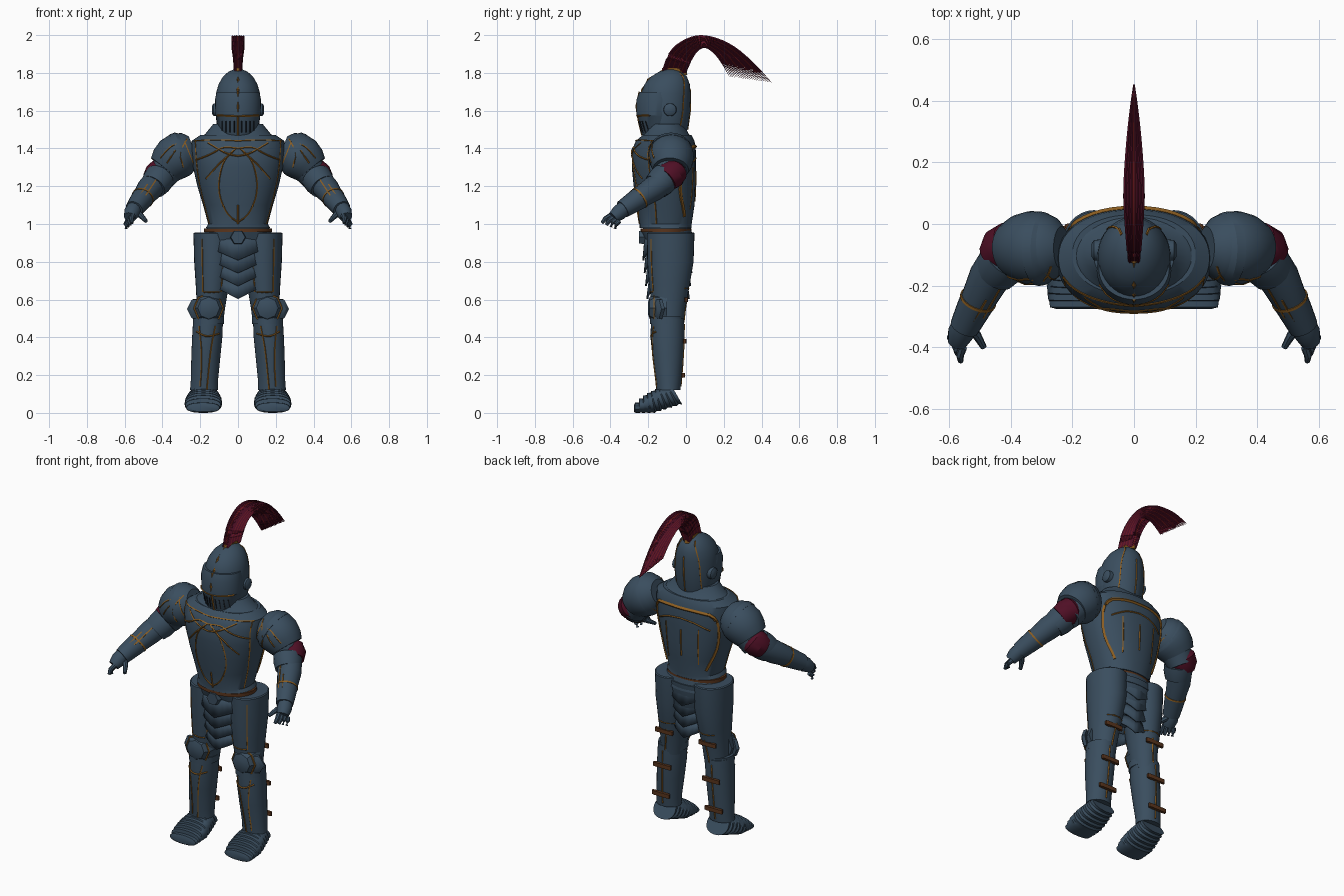
import bpy, bmesh, math
from mathutils import Vector as V
from mathutils.bvhtree import BVHTree

if "Cube" in bpy.data.objects:
    bpy.data.objects.remove(bpy.data.objects["Cube"])


def colour(name, r, g, b):
    m = bpy.data.materials.new(name)
    m.use_nodes = True
    m.diffuse_color = (r, g, b, 1)
    m.node_tree.nodes["Principled BSDF"].inputs["Base Color"].default_value = (r, g, b, 1)
    return m


STEEL = colour("blue_steel", .042, .075, .113)
GOLD = colour("dark_gold", .26, .11, .015)
LEATHER = colour("brown_leather", .1, .035, .012)
CLOTH = colour("maroon_cloth", .08, .005, .019)
BRIGHT = colour("bright_red", .2, .012, .015)
DARK = colour("dark_gap", .01, .014, .02)


def finish(name, bm, mat):
    bmesh.ops.recalc_face_normals(bm, faces=bm.faces)
    me = bpy.data.meshes.new(name)
    bm.to_mesh(me)
    bm.free()
    me.materials.append(mat)
    for f in me.polygons:
        f.use_smooth = True
    me.set_sharp_from_angle(angle=math.radians(32))
    ob = bpy.data.objects.new(name, me)
    bpy.context.collection.objects.link(ob)
    return ob


def add_loft(bm, rings, sides, p=2):
    """Skin rings given as (centre, half axis, half axis) and cap both ends."""
    bend = lambda c: math.copysign(abs(c) ** (2 / p), c)
    loops = []
    for c, u, v in rings:
        angles = [2 * math.pi * i / sides for i in range(sides)]
        loops.append([bm.verts.new(c + u * bend(math.cos(a)) + v * bend(math.sin(a))) for a in angles])
    for a, b in zip(loops, loops[1:]):
        for i in range(sides):
            j = (i + 1) % sides
            bm.faces.new((a[i], a[j], b[j], b[i]))
    bm.faces.new(loops[0])
    bm.faces.new(loops[-1])


def stack(name, rows, mat=STEEL, sx=1, p=2, sides=32):
    """Horizontal ellipses: z, centre x, half width, front y, back y."""
    bm = bmesh.new()
    add_loft(bm, [(V((sx * x, (f + b) / 2, z)), V((w, 0, 0)), V((0, (b - f) / 2, 0)))
                  for z, x, w, f, b in rows], sides, p)
    return finish(name, bm, mat)


def add_limb(bm, pts, radii, sides):
    pts = [V(q) for q in pts]
    rings = []
    for i, q in enumerate(pts):
        t = (pts[min(i + 1, len(pts) - 1)] - pts[max(i - 1, 0)]).normalized()
        u = t.cross(V((0, 0, 1)) if abs(t.z) < .9 else V((0, 1, 0))).normalized()
        rings.append((q, u * radii[i], t.cross(u) * radii[i]))
    add_loft(bm, rings, sides)


def limb(name, pts, radii, mat=STEEL, sx=1, sides=20):
    bm = bmesh.new()
    add_limb(bm, [(sx * x, y, z) for x, y, z in pts], radii, sides)
    return finish(name, bm, mat)


def soften(pts):
    """Cut the corners of a path twice, keeping its ends."""
    for _ in range(2):
        cut = [q for a, b in zip(pts, pts[1:]) for q in (a.lerp(b, .25), a.lerp(b, .75))]
        pts = [pts[0]] + cut[1:-1] + [pts[-1]]
    return pts


def trim(name, target, paths, face=-1, mat=GOLD, r=.0045):
    """Thin bead laid on the front (face -1) or back (face 1) of a part along x, z paths."""
    tree = BVHTree.FromPolygons([v.co for v in target.data.vertices],
                                [f.vertices for f in target.data.polygons])
    bm = bmesh.new()
    for path in paths:
        path = soften([V(q) for q in path])
        steps = [a.lerp(b, i / 3) for a, b in zip(path, path[1:]) for i in range(3)] + path[-1:]
        hits = [tree.ray_cast(V((q.x, 2 * face, q.y)), V((0, -face, 0)))[0] for q in steps]
        hits = [h for h in hits if h]
        if len(hits) > 1:
            add_limb(bm, hits, [r] * len(hits), 4)
    return finish(name, bm, mat)


def both(paths):
    return paths + [[(-x, z) for x, z in path] for path in paths]


# Torso, gorget and waist
torso = stack("breastplate", [
    (.98, 0, .17, -.245, .03), (1.0, 0, .158, -.245, .03), (1.1, 0, .185, -.262, .045),
    (1.2, 0, .215, -.277, .05), (1.3, 0, .238, -.287, .052), (1.39, 0, .25, -.287, .052),
    (1.44, 0, .245, -.265, .045), (1.47, 0, .2, -.23, .03)], p=2.2, sides=48)
stack("gorget", [(1.44, 0, .225, -.25, .035), (1.465, 0, .2, -.235, .03),
                 (1.475, 0, .175, -.225, .015), (1.53, 0, .13, -.205, -.01)])
stack("waist_lame", [(.9, 0, .2, -.21, .04), (.96, 0, .175, -.235, .03), (1.0, 0, .155, -.22, .02)])
stack("belt", [(.957, 0, .179, -.241, .028), (.977, 0, .179, -.241, .028)], LEATHER)
stack("pelvis", [(.72, 0, .07, -.15, .0), (.8, 0, .14, -.19, .03), (.94, 0, .19, -.2, .04)])
limb("belt_buckle", [(0, -.2, .93), (0, -.25, .93)], [.045, .038], sides=6)
trim("chest_trim", torso, both([
    [(0, 1.44), (.12, 1.445), (.23, 1.44)], [(.225, 1.44), (.215, 1.25), (.15, 1.0)],
    [(0, 1.4), (.08, 1.41), (.14, 1.37), (.22, 1.34)],
    [(.01, 1.4), (.08, 1.34), (.11, 1.18), (.06, 1.05), (0, 1.01)],
    [(0, 1.36), (.06, 1.37), (.16, 1.43)], [(.03, 1.38), (.1, 1.32), (.17, 1.24)]]))
trim("chest_center_trim", torso, [[(0, 1.1), (0, 1.0)]])
trim("back_border", torso, both([[(0, 1.41), (.1, 1.41), (.21, 1.39), (.2, 1.2), (.13, 1.04)]]), 1, r=.01)
trim("back_trim", torso, both([[(0, 1.35), (.09, 1.34), (.17, 1.3)], [(.11, 1.3), (.1, 1.08)],
                               [(0, 1.28), (0, 1.12)]]), 1)

# Overlapping pointed lames, front and back
for face, label, wide, y in ((-1, "front", .118, -.226), (1, "back", .112, .036)):
    for k in range(4):
        bm = bmesh.new()
        top, low = .945 - .08 * k, .808 - .068 * k
        w = wide * (1 - .05 * k)
        depth = y - face * .007 * k
        cols = []
        for i in range(-4, 5):
            s = i / 4
            yy = depth - face * .035 * s * s
            cols.append([bm.verts.new((w * s, yy - face * .008, top)),
                         bm.verts.new((w * s, yy + face * .005, low + .05 * abs(s)))])
        for a, b in zip(cols, cols[1:]):
            bm.faces.new((a[0], b[0], b[1], a[1]))
        ob = finish(label + "_tasset_lame", bm, STEEL)
        ob.modifiers.new("thickness", "SOLIDIFY").thickness = .01

# Helmet with visor and ear pivots
helmet = stack("helmet", [
    (1.47, 0, .1, -.21, .0), (1.52, 0, .112, -.225, .012), (1.6, 0, .12, -.235, .022),
    (1.69, 0, .117, -.238, .024), (1.74, 0, .103, -.22, .02), (1.78, 0, .08, -.185, .005),
    (1.805, 0, .052, -.145, -.02), (1.82, 0, .02, -.1, -.06)], sides=40)
visor = stack("visor", [
    (1.46, 0, .085, -.228, -.06), (1.48, 0, .1, -.235, -.05), (1.57, 0, .117, -.255, -.04),
    (1.575, 0, .12, -.262, -.04), (1.66, 0, .121, -.262, -.04), (1.7, 0, .114, -.245, -.05)], sides=40)
trim("visor_slots", visor, both([[(x, 1.485), (x, 1.545)] for x in (.02, .042, .064, .084)]), mat=DARK)
trim("visor_trim", visor, [[(0, 1.7), (0, 1.47)], [(-.11, 1.575), (0, 1.572), (.11, 1.575)]], r=.006)
trim("helmet_ridge_front", helmet, [[(0, 1.66), (0, 1.815)]], r=.007)
trim("helmet_ridge_back", helmet, both([[(0, 1.81), (0, 1.5)], [(.04, 1.8), (.085, 1.7), (.085, 1.5)]]), 1)
stack("plume_socket", [(1.79, 0, .026, -.132, .007), (1.825, 0, .022, -.127, .002)], GOLD)

# Plume: a fan of tapering strands between two arcs of (y, z, half spread, strand radius)
outer = [(-.125, 1.8, .014, .005), (-.085, 1.92, .018, .006), (.015, 1.987, .026, .006), (.11, 1.998, .03, .006),
         (.24, 1.95, .022, .006), (.36, 1.85, .012, .004), (.452, 1.75, .002, .0008)]
inner = [(-.005, 1.8, .016, .005), (.025, 1.87, .02, .006), (.055, 1.92, .027, .006), (.1, 1.945, .03, .006),
         (.15, 1.91, .024, .005), (.19, 1.855, .014, .003), (.23, 1.78, .004, .0008)]
outer, inner = (soften([V(q) for q in arc]) for arc in (outer, inner))
plumes = {CLOTH: bmesh.new(), BRIGHT: bmesh.new()}
ROWS = 24
for row in range(ROWS):
    strand = [a.lerp(b, row / (ROWS - 1)) for a, b in zip(outer, inner)]
    for col in range(-3, 4):
        mat = BRIGHT if (row + 2 * col) % 5 == 0 else CLOTH
        add_limb(plumes[mat], [(col / 3 * s, y, z) for y, z, s, r in strand], [q[3] for q in strand], 4)
for mat, bm in plumes.items():
    finish("plume_" + mat.name, bm, mat)

for sx, side in ((1, "left_"), (-1, "right_")):
    flip = lambda paths: [[(sx * x, z) for x, z in path] for path in paths]
    limb(side + "ear_pivot", [(.1, -.085, 1.605), (.13, -.085, 1.605), (.138, -.085, 1.605)], [.036, .033, .02], sx=sx)

    # Shoulder and arm plates
    pauldron = limb(side + "pauldron", [
        (.235, -.078, 1.4), (.26, -.078, 1.39), (.3, -.078, 1.372), (.335, -.078, 1.348), (.365, -.078, 1.318),
        (.388, -.08, 1.29)], [.07, .1, .118, .12, .11, .094], sx=sx, sides=28)
    limb(side + "shoulder_guard", [(.262, -.08, 1.385), (.29, -.08, 1.375), (.31, -.08, 1.365)],
         [.095, .118, .121], sx=sx, sides=28)
    limb(side + "shoulder_rim", [(.259, -.08, 1.386), (.264, -.08, 1.384)], [.1, .102], GOLD, sx, 28)
    limb(side + "upper_arm", [(.34, -.08, 1.33), (.385, -.08, 1.275), (.412, -.085, 1.232)],
         [.098, .082, .072], sx=sx)
    limb(side + "elbow_sleeve", [(.385, -.065, 1.29), (.405, -.068, 1.275), (.425, -.08, 1.257), (.442, -.105, 1.235)],
         [.06, .075, .076, .066], CLOTH, sx)
    limb(side + "couter", [(.412, -.108, 1.248), (.43, -.132, 1.224), (.45, -.157, 1.198)], [.08, .08, .072], sx=sx)
    arm = limb(side + "vambrace", [(.435, -.12, 1.225), (.47, -.175, 1.185), (.515, -.265, 1.125), (.545, -.325, 1.085)],
               [.068, .067, .054, .043], sx=sx)
    limb(side + "cuff", [(.505, -.245, 1.138), (.528, -.29, 1.108), (.55, -.335, 1.078)], [.059, .054, .048], sx=sx)
    limb(side + "cuff_trim", [(.504, -.242, 1.14), (.507, -.249, 1.135)], [.061, .061], GOLD, sx)
    trim(side + "arm_trim", arm, flip([[(.43, 1.24), (.49, 1.15)], [(.48, 1.21), (.54, 1.12)]]))
    trim(side + "pauldron_trim", pauldron, flip([[(.27, 1.45), (.31, 1.38), (.29, 1.3)],
                                                [(.31, 1.43), (.36, 1.41), (.41, 1.35)], [(.33, 1.39), (.4, 1.29)]]))

    # Gauntlet
    limb(side + "palm", [(.55, -.325, 1.085), (.562, -.355, 1.06), (.573, -.385, 1.035)], [.04, .043, .032], sx=sx, sides=12)
    for k in range(4):
        s = k / 3
        root = V((.555 + .03 * s, -.4 + .045 * s, 1.045 - .03 * s))
        tip = V((.562 + .03 * s, -.445 + .07 * s, 1.005 - .03 * s))
        mid = root.lerp(tip, .5) + V((.006, -.004, .004))
        limb(side + "finger", [root, mid, tip], [.014, .013, .009], sx=sx, sides=8)
    limb(side + "thumb", [(.54, -.335, 1.065), (.51, -.36, 1.04), (.487, -.4, 1.015)], [.02, .015, .01], sx=sx, sides=8)

    # Thigh, knee and shin plates
    thigh = stack(side + "cuisse", [
        (.955, .13, .1, -.2, .04), (.95, .13, .106, -.207, .045), (.8, .13, .102, -.205, .04),
        (.68, .136, .088, -.195, .02), (.55, .143, .074, -.18, -.005), (.45, .15, .068, -.17, -.015)], sx=sx)
    shin = stack(side + "greave", [
        (.5, .158, .079, -.185, -.01), (.4, .163, .08, -.188, -.01), (.3, .17, .077, -.178, -.015),
        (.17, .178, .072, -.16, -.025), (.12, .18, .074, -.155, -.03)], sx=sx)
    limb(side + "poleyn", [(.155, -.1, .555), (.155, -.165, .555), (.155, -.192, .555), (.155, -.202, .555)],
         [.086, .078, .058, .03], sx=sx, sides=8)
    limb(side + "poleyn_trim", [(.155, -.166, .555), (.155, -.171, .555)], [.082, .08], GOLD, sx, 8)
    limb(side + "knee_wing", [(.21, -.14, .55), (.218, -.155, .55), (.222, -.165, .55)], [.06, .058, .035], sx=sx, sides=6)
    stack(side + "knee_lame", [(.47, .157, .082, -.19, -.015), (.51, .155, .082, -.19, -.015)], sx=sx)
    trim(side + "thigh_trim", thigh, flip([[(.07, .93), (.09, .64)], [(.19, .92), (.185, .64)], [(.1, .64), (.18, .64)]]))
    trim(side + "shin_trim", shin, flip([[(.12, .46), (.145, .34), (.165, .12)], [(.205, .46), (.19, .3), (.2, .14)],
                                        [(.1, .42), (.165, .4), (.22, .43)]]))
    trim(side + "thigh_back_trim", thigh, flip([[(.08, .66), (.19, .66)], [(.13, .62), (.15, .48)]]), 1)
    trim(side + "shin_back_trim", shin, flip([[(.165, .47), (.178, .14)]]), 1)
    for z in (.6, .38, .2):
        x, back = .195 - .08 * z, -.023 + .04 * z
        stack(side + "leg_strap", [(z - .012, x, .06, back - .008, back + .01),
                                   (z + .012, x, .06, back - .008, back + .01)], LEATHER, sx, 5, 16)

    # Boot made of stepped lames running down to the toe
    bm = bmesh.new()
    rings = []
    for k in range(9):
        s = k / 8
        for grow, step in ((1, 0), (.97, .022)):
            y = -.05 - .2 * s - step * .9
            low = max(0, .045 * (1 - 1.6 * s))
            high = .15 - .06 * s - .035 * s ** 4
            width = (.072 + .06 * s - .042 * s ** 3) * grow
            lean = -.03 * (1 - s)
            rings.append((V((sx * (.18 + .005 * s), y, (low + high) / 2)), V((width, 0, 0)),
                          V((0, lean, (high - low) / 2 * grow))))
    toe = rings[-1][0] + V((0, -.006, -.004))
    rings.append((toe, rings[-1][1] * .75, rings[-1][2] * .65))
    add_loft(bm, rings, 24, 2.3)
    finish(side + "sabaton", bm, STEEL)
